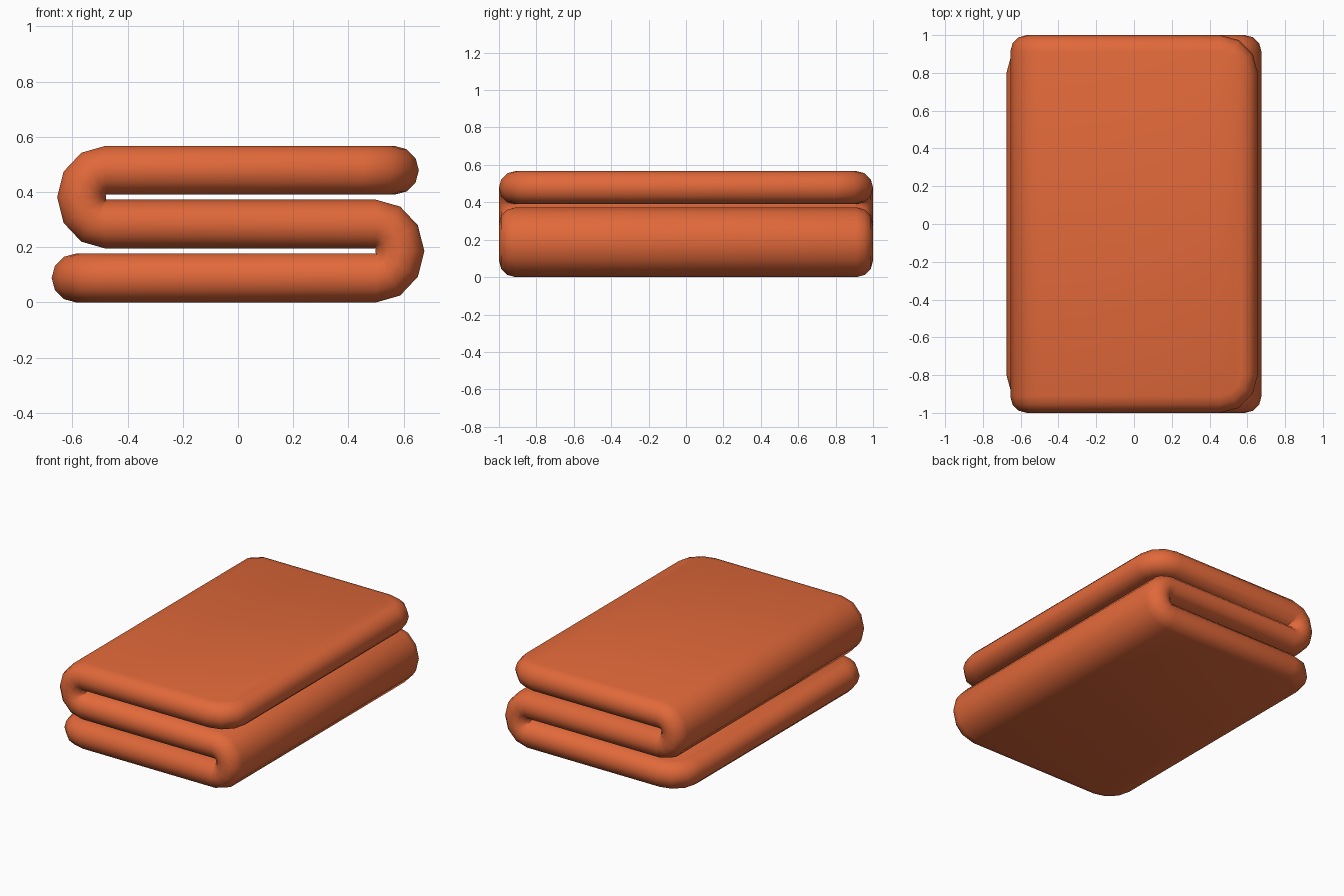
import bpy, bmesh, math

if "Cube" in bpy.data.objects:
    bpy.data.objects.remove(bpy.data.objects["Cube"])

R = 0.2            # plan radius of the free corners
T = 0.0885         # half thickness of the cloth
Z = (0.0885, 0.2835, 0.4785)   # centre heights of the three layers
FX, FZ = 0.0865, 0.0975        # fold radii of the centre line
SEG = 6


def free_end(x_end, z, direction, d, ny):
    """Rounded free end of the sheet, running inwards from the edge."""
    out = []
    rr = R - d
    for k in range(4):
        a = math.radians(30 * k)
        out.append((x_end + direction * (R - rr * math.cos(a)), z, 0, ny,
                    1 - R + rr * math.sin(a)))
    return out


def fold(cx, cz, side, sign, w):
    """Half-turn fold; sign sets which way the sheet normal points."""
    out = []
    for k in range(SEG + 1):
        t = math.radians(-90 + 180 * k / SEG)
        c, s = math.cos(t), math.sin(t)
        out.append((cx + side * FX * c, cz + FZ * s,
                    sign * side * c, sign * s, w))
    return out


def outline(d):
    w = 1 - d
    return (free_end(-0.675, Z[0], 1, d, 1)
            + fold(0.50, (Z[0] + Z[1]) / 2, 1, -1, w)
            + fold(-0.48, (Z[1] + Z[2]) / 2, -1, 1, w)
            + free_end(0.655, Z[2], -1, d, 1)[::-1])


# Folded towel: rounded sheet rings swept along the S-shaped path
bm = bmesh.new()
rings = []
for j in range(SEG + 1):
    phi = math.radians(-90 + 180 * j / SEG)
    h, d = T * math.sin(phi), T * (1 - math.cos(phi))
    pts = outline(d)
    left = [bm.verts.new((x + nx * h, -w, z + nz * h)) for x, z, nx, nz, w in pts]
    right = [bm.verts.new((x + nx * h, w, z + nz * h)) for x, z, nx, nz, w in pts]
    rings.append((left, right))

# Rounded rim
for (l0, r0), (l1, r1) in zip(rings, rings[1:]):
    a, b = l0 + r0[::-1], l1 + r1[::-1]
    n = len(a)
    for i in range(n):
        k = (i + 1) % n
        bm.faces.new((a[i], a[k], b[k], b[i]))

# Broad cloth faces on both sides of the sheet
for left, right in (rings[0], rings[-1]):
    for i in range(len(left) - 1):
        bm.faces.new((left[i], left[i + 1], right[i + 1], right[i]))

bmesh.ops.recalc_face_normals(bm, faces=bm.faces)
mesh = bpy.data.meshes.new("folded_towel")
bm.to_mesh(mesh)
bm.free()
towel = bpy.data.objects.new("folded_towel", mesh)
bpy.context.collection.objects.link(towel)

# Terracotta cloth colour
mat = bpy.data.materials.new("terracotta_cloth")
mat.diffuse_color = (0.75, 0.14, 0.042, 1)
mat.use_nodes = True
mat.node_tree.nodes["Principled BSDF"].inputs["Base Color"].default_value = mat.diffuse_color
mesh.materials.append(mat)

bpy.context.view_layer.objects.active = towel
towel.select_set(True)
bpy.ops.object.shade_smooth_by_angle(angle=math.radians(60))
